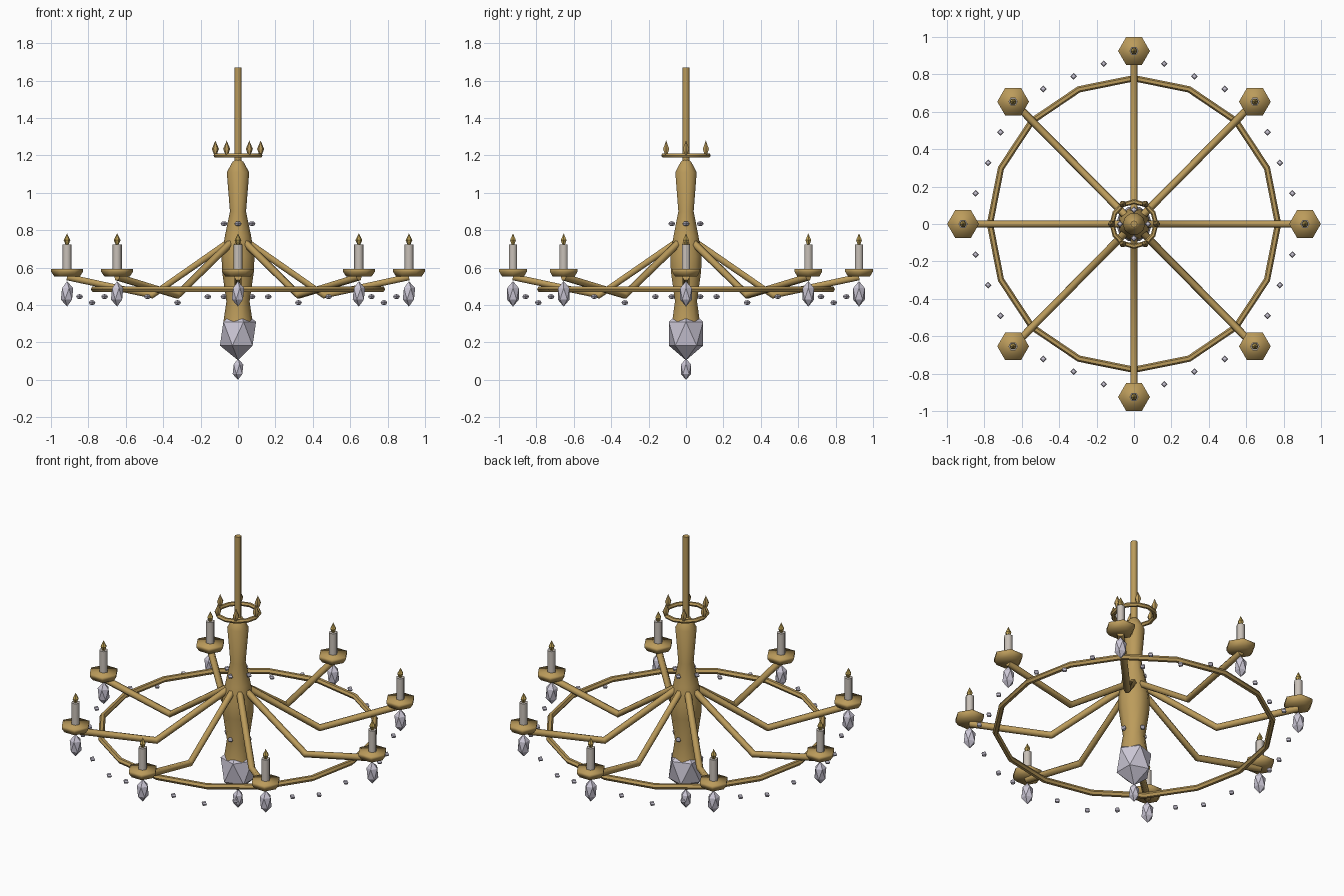
import bpy, bmesh, math
from mathutils import Vector

if "Cube" in bpy.data.objects:
    bpy.data.objects.remove(bpy.data.objects["Cube"])


def material(name, rgb):
    m = bpy.data.materials.new(name)
    m.diffuse_color = (*rgb, 1)
    m.use_nodes = True
    m.node_tree.nodes["Principled BSDF"].inputs["Base Color"].default_value = m.diffuse_color
    return m


GOLD = material("antique gold", (0.50, 0.33, 0.105))
CRYSTAL = material("crystal", (0.60, 0.57, 0.67))
WAX = material("candle wax", (0.58, 0.53, 0.48))
FLAME = material("flame", (0.52, 0.36, 0.09))


def finish(ob, name, mat, smooth=None):
    ob.name = name
    ob.data.materials.clear()
    ob.data.materials.append(mat)
    if smooth:
        bpy.ops.object.select_all(action='DESELECT')
        ob.select_set(True)
        bpy.context.view_layer.objects.active = ob
        bpy.ops.object.shade_smooth_by_angle(angle=math.radians(smooth))
    return ob


def lathe(name, profile, sides, mat, at=(0, 0, 0), smooth=None):
    """Revolve (radius, height) pairs; zero radius closes to a point."""
    bm = bmesh.new()
    rings = []
    for r, z in profile:
        n = sides if r > 0 else 1
        rings.append([bm.verts.new((r * math.cos(2 * math.pi * i / sides),
                                    r * math.sin(2 * math.pi * i / sides), z)) for i in range(n)])
    for lo, hi in zip(rings, rings[1:]):
        for i in range(sides):
            j = (i + 1) % sides
            loop = [lo[i % len(lo)], lo[j % len(lo)], hi[j % len(hi)], hi[i % len(hi)]]
            bm.faces.new(list(dict.fromkeys(loop)))
    for ring in (rings[0], rings[-1]):
        if len(ring) > 1:
            bm.faces.new(ring)
    bmesh.ops.recalc_face_normals(bm, faces=bm.faces)
    me = bpy.data.meshes.new(name)
    bm.to_mesh(me)
    bm.free()
    ob = bpy.data.objects.new(name, me)
    ob.location = at
    bpy.context.collection.objects.link(ob)
    return finish(ob, name, mat, smooth)


def gem(name, at, r, half_height):
    bpy.ops.mesh.primitive_ico_sphere_add(subdivisions=1, radius=1, location=at)
    ob = bpy.context.object
    ob.scale = (r, r, half_height)
    return finish(ob, name, CRYSTAL)


def bead(at):
    bpy.ops.mesh.primitive_uv_sphere_add(segments=4, ring_count=4, radius=0.018, location=at)
    ob = bpy.context.object
    ob.scale.z = 0.75
    return finish(ob, "bead", CRYSTAL)


def hoop(name, z, major, minor, segments):
    bpy.ops.mesh.primitive_torus_add(major_segments=segments, minor_segments=6, location=(0, 0, z),
                                     major_radius=major, minor_radius=minor)
    ob = bpy.context.object
    ob.scale.y = 1.012
    return finish(ob, name, GOLD, 50)


def tube(name, points, radius):
    cu = bpy.data.curves.new(name, 'CURVE')
    cu.dimensions = '3D'
    cu.bevel_depth = radius
    cu.bevel_resolution = 1
    cu.use_fill_caps = True
    sp = cu.splines.new('POLY')
    sp.points.add(len(points) - 1)
    for p, co in zip(sp.points, points):
        p.co = (*co, 1)
    ob = bpy.data.objects.new(name, cu)
    bpy.context.collection.objects.link(ob)
    bpy.ops.object.select_all(action='DESELECT')
    ob.select_set(True)
    bpy.context.view_layer.objects.active = ob
    bpy.ops.object.convert(target='MESH')
    return finish(bpy.context.object, name, GOLD, 65)


def around(r, angle, z):
    return Vector((r * math.cos(angle), 1.012 * r * math.sin(angle), z))


def flame(name, at, mat, r, h):
    lathe(name, [(0.4 * r, 0), (r, 0.4 * h), (0.45 * r, 0.72 * h), (0, h)], 6, mat, at, 40)


# Central stem and hanging rod
lathe("stem", [(0.078, 0.31), (0.062, 0.42), (0.085, 0.58), (0.088, 0.66), (0.07, 0.77),
               (0.043, 0.90), (0.06, 1.11), (0.03, 1.165), (0, 1.19)], 10, GOLD, smooth=60)
lathe("hanging_rod", [(0.019, 1.15), (0.019, 1.67)], 8, GOLD, smooth=50)

# Crown hoop with small finials
hoop("crown_hoop", 1.2, 0.118, 0.013, 12)
for k in range(6):
    flame("crown_finial", around(0.121, k * math.pi / 3, 1.205), GOLD, 0.019, 0.075)

# Large hoop joining the arms
hoop("arm_hoop", 0.485, 0.77, 0.017, 16)

# Faceted crystals under the stem
gem("stem_crystal", (0, 0, 0.247), 0.108, 0.142)
gem("bottom_drop", (0, 0, 0.057), 0.032, 0.057)

# Beads around the stem
for k in range(4):
    for z in (0.835, 0.445):
        bead(around(0.075, k * math.pi / 2, z))

# Eight arms, each with cup, candle, flame, drop and a bead swag to the next arm
N, REACH = 8, 0.914
for k in range(N):
    a = 2 * math.pi * k / N
    b = a + 2 * math.pi / N
    tube("arm", [around(0.06, a, 0.73), around(0.46, a, 0.452), around(REACH, a, 0.55)], 0.02)
    tip = around(REACH, a, 0)
    lathe("cup", [(0.068, 0.553), (0.085, 0.578), (0.085, 0.594)], 6, GOLD, tip, 100)
    lathe("candle", [(0.025, 0.59), (0.025, 0.725)], 6, WAX, tip, 65)
    flame("candle_flame", tip + Vector((0, 0, 0.722)), FLAME, 0.018, 0.062)
    gem("cup_drop", tip + Vector((0, 0, 0.46)), 0.037, 0.068)
    for t, z in ((0.25, 0.445), (0.5, 0.413), (0.75, 0.445)):
        bead(tip.lerp(around(REACH, b, 0), t) + Vector((0, 0, z)))
